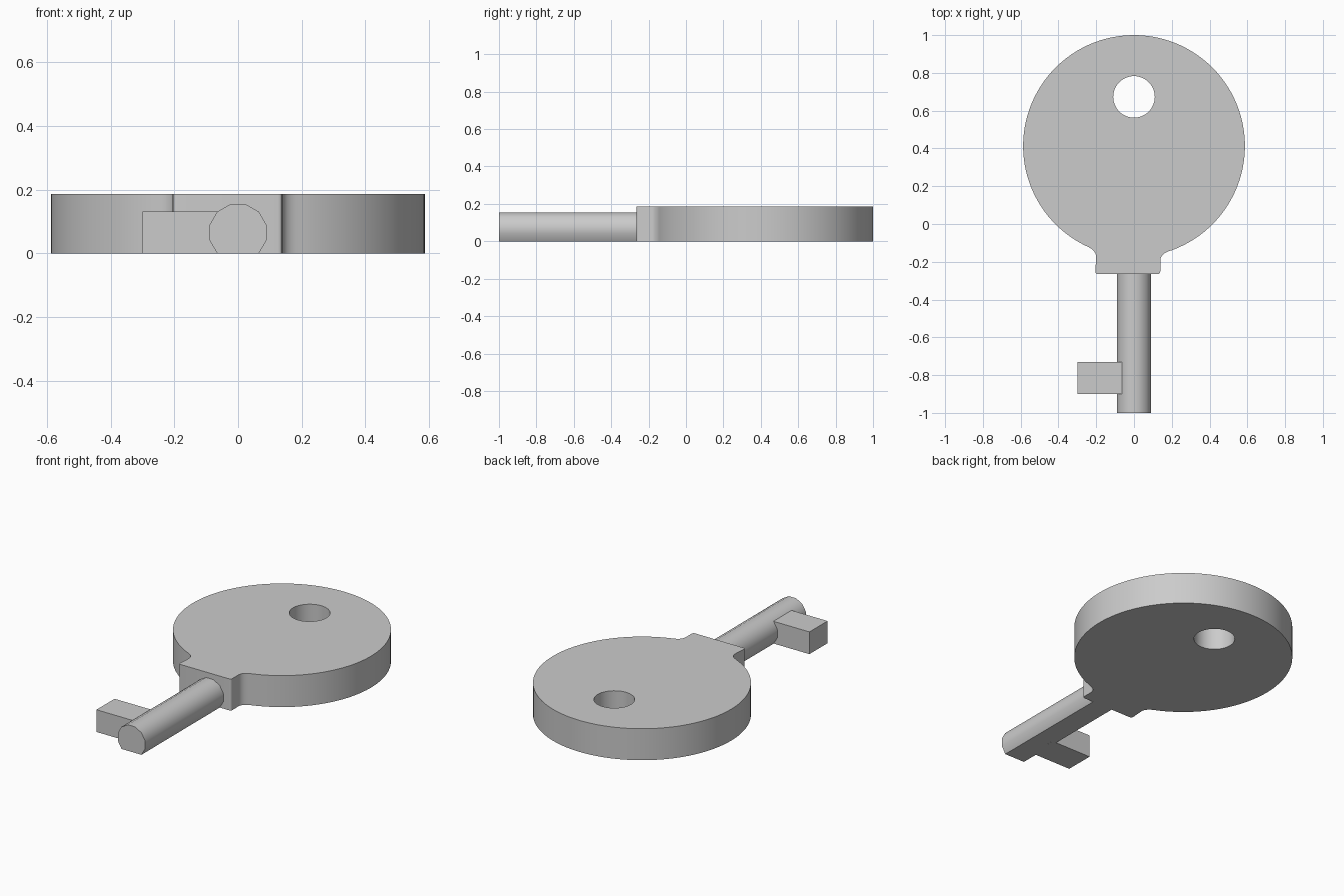
import bpy, bmesh
from math import sin, cos, pi, radians, atan2, hypot
from mathutils import Vector

cube = bpy.data.objects.get("Cube")
if cube:
    bpy.data.objects.remove(cube, do_unlink=True)

steel = bpy.data.materials.new("plain grey metal")
steel.use_nodes = True
GREY = (0.6, 0.6, 0.6, 1)
steel.diffuse_color = GREY
steel.node_tree.nodes["Principled BSDF"].inputs["Base Color"].default_value = GREY


def extrude_loops(name, loops, offset, smooth=30):
    """Fill flat loops (the first is the outline, the rest are holes) and extrude them."""
    bm = bmesh.new()
    for loop in loops:
        verts = [bm.verts.new(p) for p in loop]
        for a, b in zip(verts, verts[1:] + verts[:1]):
            bm.edges.new((a, b))
    bmesh.ops.triangle_fill(bm, edges=bm.edges[:], use_beauty=True)
    grown = bmesh.ops.extrude_face_region(bm, geom=bm.faces[:], use_keep_orig=True)
    moved = [g for g in grown["geom"] if isinstance(g, bmesh.types.BMVert)]
    bmesh.ops.translate(bm, verts=moved, vec=offset)
    bmesh.ops.recalc_face_normals(bm, faces=bm.faces[:])
    bmesh.ops.dissolve_limit(bm, angle_limit=radians(0.1),
                             verts=bm.verts[:], edges=bm.edges[:])
    mesh = bpy.data.meshes.new(name)
    bm.to_mesh(mesh)
    bm.free()
    mesh.materials.append(steel)
    obj = bpy.data.objects.new(name, mesh)
    bpy.context.collection.objects.link(obj)
    bpy.ops.object.select_all(action='DESELECT')
    obj.select_set(True)
    bpy.context.view_layer.objects.active = obj
    bpy.ops.object.shade_smooth_by_angle(angle=radians(smooth))
    return obj


def arc(cx, cy, r, start, end, n):
    return [Vector((cx + r * cos(start + (end - start) * i / n),
                    cy + r * sin(start + (end - start) * i / n), 0)) for i in range(n + 1)]


def bend(a, mid, b, n=6):
    """Quadratic curve from a to b pulled towards mid."""
    a, mid, b = (Vector((*p, 0)) for p in (a, mid, b))
    return [a * (1 - t) ** 2 + mid * 2 * t * (1 - t) + b * t * t
            for t in (i / n for i in range(n + 1))]


# Round bow with a filleted, slightly off-centre collar and a hanging hole
CY, R = 0.413, 0.587
right_join, left_join = (0.2, -0.139), (-0.24, -0.123)
start = atan2(right_join[1] - CY, right_join[0])
end = atan2(left_join[1] - CY, left_join[0]) + 2 * pi
outline = arc(0, CY, R, start, end, 96)
outline += bend(left_join, (-0.2, -0.14), (-0.2, -0.18))
outline += bend((-0.205, -0.25), (-0.205, -0.265), (-0.19, -0.265), 4)
outline += bend((0.125, -0.265), (0.139, -0.265), (0.139, -0.25), 4)
outline += bend((0.139, -0.195), (0.139, -0.155), right_join)
clean = [p for i, p in enumerate(outline) if (p - outline[i - 1]).length > 0.001]
hole = arc(0, 0.673, 0.11, 0, 2 * pi, 48)[:-1]
extrude_loops("bow", [clean, hole], (0, 0, 0.187))

# Twelve-sided shaft with its underside cut flat
SR, SZ = 0.0925, 0.0655
angles = [radians(-45 + 30 * i) for i in range(10)]
section = [(SR * cos(a), -1, SZ + SR * sin(a)) for a in angles]
extrude_loops("shaft", [section], (0, 0.74, 0), smooth=40)

# Square bit on the right side of the shaft tip
bit = [(-0.3, -0.9, 0), (-0.04, -0.9, 0), (-0.04, -0.73, 0), (-0.3, -0.73, 0)]
extrude_loops("bit", [bit], (0, 0, 0.132))
